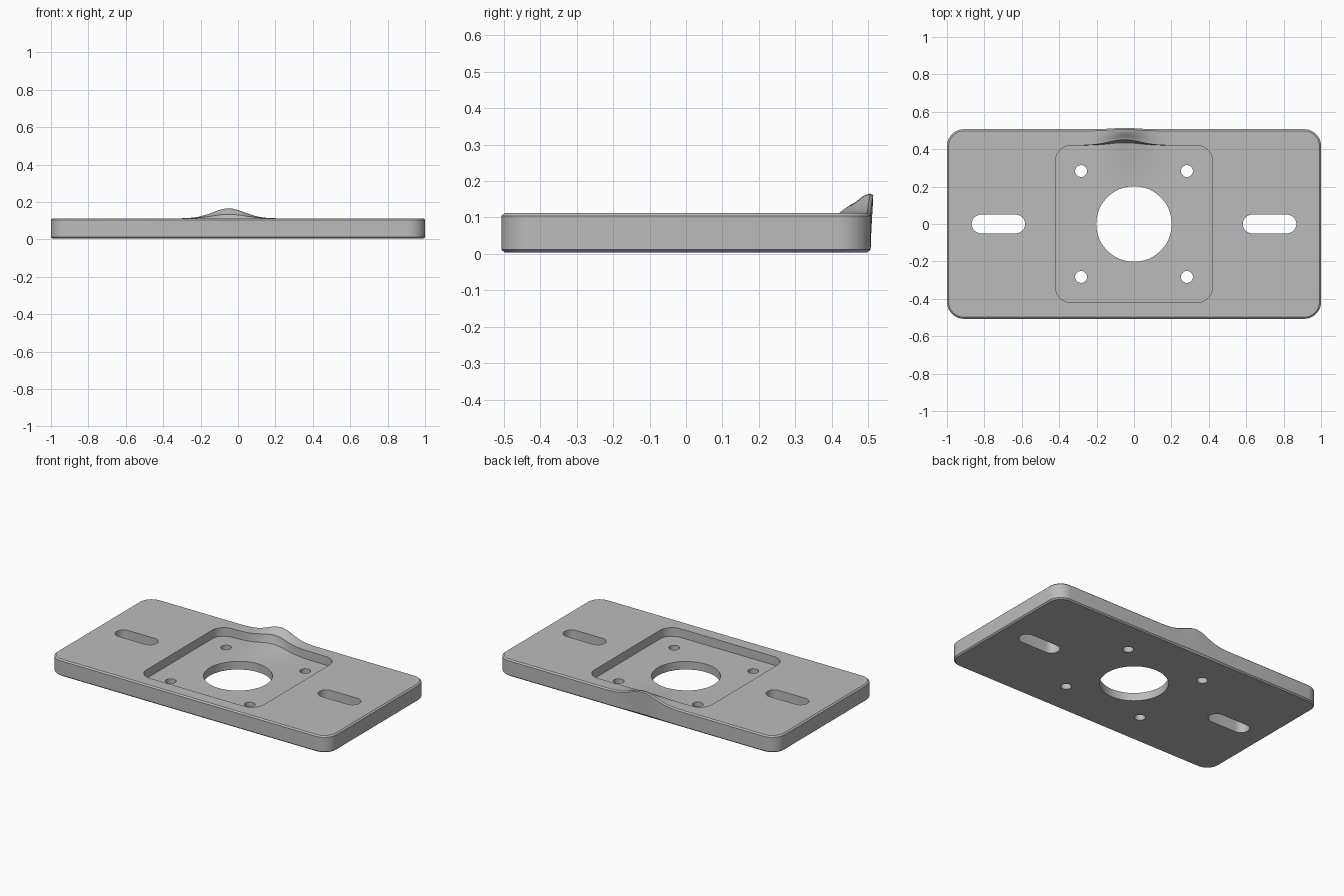
import bpy, bmesh, math
from mathutils import Vector

if "Cube" in bpy.data.objects:
    bpy.data.objects.remove(bpy.data.objects["Cube"])

FLOOR, TOP, BOTTOM = 0.056, 0.112, 0.004

metal = bpy.data.materials.new("plain grey")
metal.diffuse_color = (0.5, 0.5, 0.5, 1)
metal.use_nodes = True
metal.node_tree.nodes["Principled BSDF"].inputs["Base Color"].default_value = metal.diffuse_color


def rounded_outline(hx, hy, r, n=10):
    """Counter-clockwise rectangle with round corners."""
    pts = []
    for sx, sy, a0 in ((1, 1, 0), (-1, 1, 90), (-1, -1, 180), (1, -1, 270)):
        for i in range(n + 1):
            a = math.radians(a0 + 90 * i / n)
            pts.append((sx * (hx - r) + r * math.cos(a), sy * (hy - r) + r * math.sin(a)))
    return pts


def prism(name, levels, x=0, y=0):
    """Closed solid from (outline, z) levels."""
    bm = bmesh.new()
    rings = [[bm.verts.new((px + x, py + y, z)) for px, py in o] for o, z in levels]
    for a, b in zip(rings, rings[1:]):
        for i in range(len(a)):
            j = (i + 1) % len(a)
            bm.faces.new((a[i], a[j], b[j], b[i]))
    bm.faces.new(rings[0][::-1])
    bm.faces.new(rings[-1])
    bmesh.ops.remove_doubles(bm, verts=bm.verts, dist=1e-5)
    me = bpy.data.meshes.new(name)
    bm.to_mesh(me)
    bm.free()
    ob = bpy.data.objects.new(name, me)
    bpy.context.collection.objects.link(ob)
    return ob


# plate with small chamfers
full = rounded_outline(1.0, 0.507, 0.09)
inset = rounded_outline(0.991, 0.498, 0.081)
plate = prism("mounting_plate", [(inset, BOTTOM), (full, BOTTOM + 0.008),
                                 (full, TOP - 0.008), (inset, TOP)])
plate.data.materials.append(metal)

# pocket, centre bore, corner holes and side slots
cutters = [prism("pocket_cutter", [(rounded_outline(0.42, 0.42, 0.085), z) for z in (FLOOR, 0.3)])]


def through(name, hx, hy, r, n, x=0, y=0):
    o = rounded_outline(hx, hy, r, n)
    cutters.append(prism(name, [(o, -0.2), (o, 0.4)], x, y))


def circle_hole(name, r, n, x=0, y=0):
    o = [(r * math.cos(2 * math.pi * i / n), r * math.sin(2 * math.pi * i / n)) for i in range(n)]
    cutters.append(prism(name, [(o, -0.2), (o, 0.4)], x, y))


circle_hole("bore_cutter", 0.202, 64)
for sx in (-1, 1):
    through("slot_cutter", 0.143, 0.05, 0.0499, 10, sx * 0.725)
    for sy in (-1, 1):
        circle_hole("screw_hole_cutter", 0.032, 24, sx * 0.283, sy * 0.283)

for c in cutters:
    c.hide_render = True
    m = plate.modifiers.new(c.name, 'BOOLEAN')
    m.operation, m.solver, m.object = 'DIFFERENCE', 'EXACT', c
bpy.context.view_layer.update()
dg = bpy.context.evaluated_depsgraph_get()
result = bpy.data.meshes.new_from_object(plate.evaluated_get(dg))
plate.modifiers.clear()
plate.data = result
for c in cutters:
    bpy.data.objects.remove(c)

# finer cuts around the pulled-up peak on the back rim
bm = bmesh.new()
bm.from_mesh(plate.data)
bmesh.ops.triangulate(bm, faces=bm.faces[:])


def slice_at(co, no, keep):
    fs = [f for f in bm.faces if keep(f.calc_center_median(), f)]
    es = {e for f in fs for e in f.edges}
    vs = {v for f in fs for v in f.verts}
    bmesh.ops.bisect_plane(bm, geom=list(vs) + list(es) + fs, dist=1e-5,
                           plane_co=co, plane_no=no)


everything = lambda c, f: True
for i in range(33):
    slice_at((-0.05 + (i - 16) * 0.024, 0, 0), (1, 0, 0), everything)
near = lambda c, f: abs(c.x + 0.05) < 0.385
for i in range(18):
    slice_at((0, 0.15 + i * 0.02, 0), (0, 1, 0), near)
near_back = lambda c, f: abs(c.x + 0.05) < 0.385 and c.y > 0.15
for z in (0.03, 0.07, 0.085, 0.098):
    slice_at((0, 0, z), (0, 0, 1), near_back)

# drag the rim upward and the pocket wall backward
for v in bm.verts:
    x, y, z = v.co
    if abs(x + 0.05) > 0.385 or y < 0.14:
        continue
    t = max(0.0, min(1.0, (z - BOTTOM) / (TOP - BOTTOM)))
    w = t * t * (3 - 2 * t)
    gx = math.exp(-((x + 0.05) / 0.085) ** 2 / 2)
    pull = gx * math.exp(-((y - 0.507) / 0.065) ** 2 / 2)
    swell = math.exp(-(((x + 0.05) / 0.11) ** 2 + ((y - 0.42) / 0.11) ** 2) / 2)
    low = 4 * t * (1 - t)
    v.co.z += 0.054 * pull * w + 0.016 * swell * low
    back = math.exp(-((y - 0.42) / 0.035) ** 2 / 2)
    v.co.y += gx * w * (0.028 * back + 0.006 * pull)

bmesh.ops.recalc_face_normals(bm, faces=bm.faces[:])
bm.to_mesh(plate.data)
bm.free()
plate.data.materials.clear()
plate.data.materials.append(metal)
for p in plate.data.polygons:
    p.material_index = 0

bpy.ops.object.select_all(action='DESELECT')
plate.select_set(True)
bpy.context.view_layer.objects.active = plate
bpy.ops.object.shade_smooth_by_angle(angle=math.radians(30))
